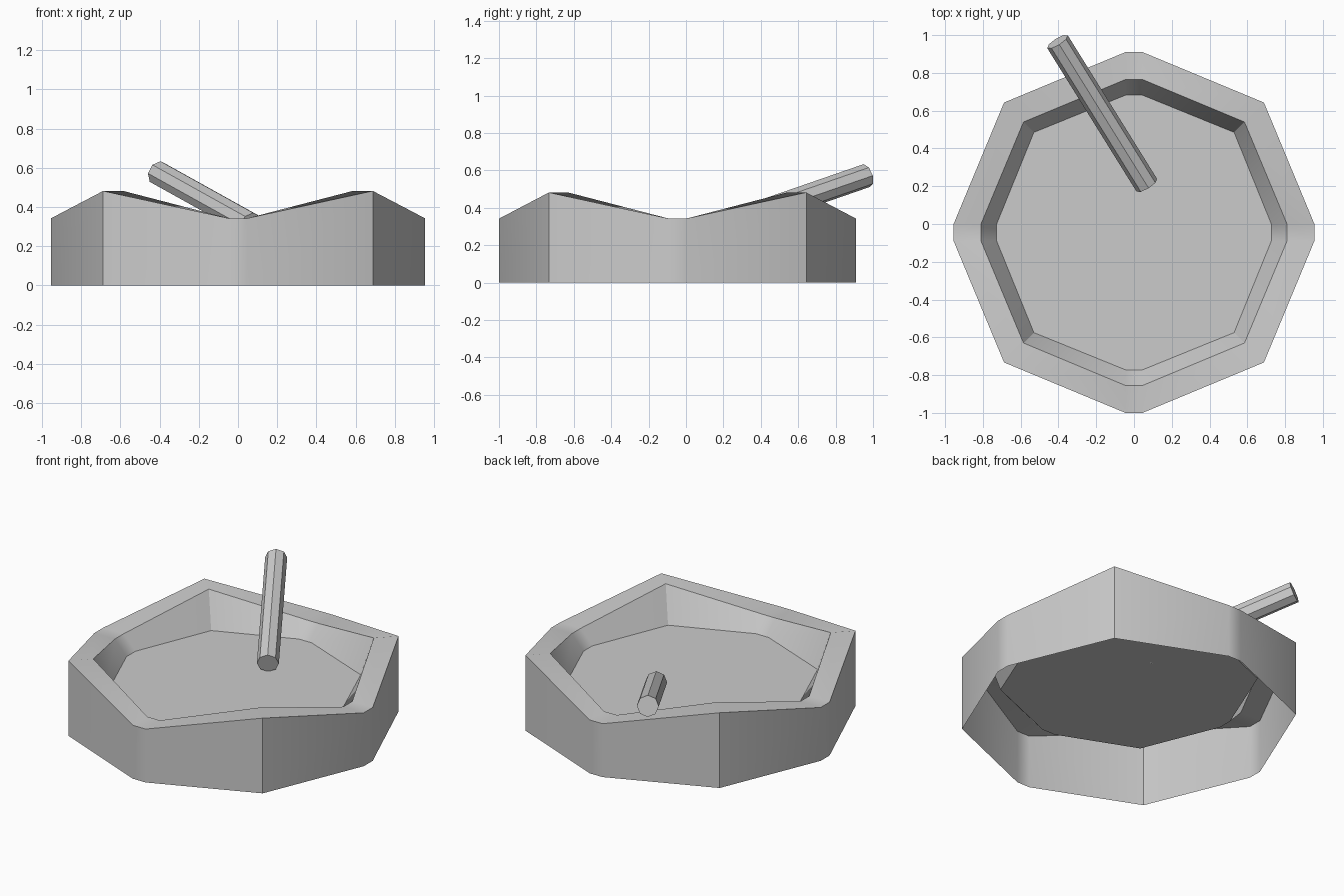
import bpy, bmesh, math
from mathutils import Vector

if "Cube" in bpy.data.objects:
    bpy.data.objects.remove(bpy.data.objects["Cube"])

CY = -0.045      # bowl centre in y
HALF = 0.045     # half width of the small flats


def add_object(name, bm):
    me = bpy.data.meshes.new(name)
    bm.to_mesh(me)
    bm.free()
    ob = bpy.data.objects.new(name, me)
    bpy.context.collection.objects.link(ob)
    bpy.ops.object.select_all(action='DESELECT')
    ob.select_set(True)
    bpy.context.view_layer.objects.active = ob
    bpy.ops.object.shade_smooth_by_angle(angle=math.radians(30))
    return ob


def ring(bm, side, corner, z_side, z_corner):
    """Octagon with a small flat at each side and a peak at each diagonal."""
    out = []
    for k in range(4):
        c, s = round(math.cos(k * math.pi / 2)), round(math.sin(k * math.pi / 2))
        for x, y, z in ((side, -HALF, z_side), (side, HALF, z_side),
                        (corner, corner, z_corner)):
            out.append(bm.verts.new((c * x - s * y, s * x + c * y + CY, z)))
    return out


# Bowl: outer wall open below, wavy rim, sloped inner wall, flat floor
bm = bmesh.new()
rings = [ring(bm, 0.955, 0.688, 0, 0),
         ring(bm, 0.955, 0.688, 0.342, 0.482),
         ring(bm, 0.81, 0.585, 0.342, 0.482),
         ring(bm, 0.727, 0.53, 0.252, 0.252)]
for a, b in zip(rings, rings[1:]):
    n = len(a)
    for i in range(n):
        j = (i + 1) % n
        bm.faces.new((a[i], a[j], b[j], b[i]))
bm.faces.new(rings[-1])
add_object("bowl", bm)

# Stick resting in the bowl
low, high = Vector((0.068, 0.205, 0.309)), Vector((-0.405, 0.965, 0.572))
axis = high - low
bm = bmesh.new()
bmesh.ops.create_cone(bm, cap_ends=True, segments=8, radius1=0.064,
                      radius2=0.064, depth=axis.length)
ob = add_object("stick", bm)
ob.location = (low + high) / 2
ob.rotation_mode = 'QUATERNION'
ob.rotation_quaternion = axis.to_track_quat('Z', 'Y')
